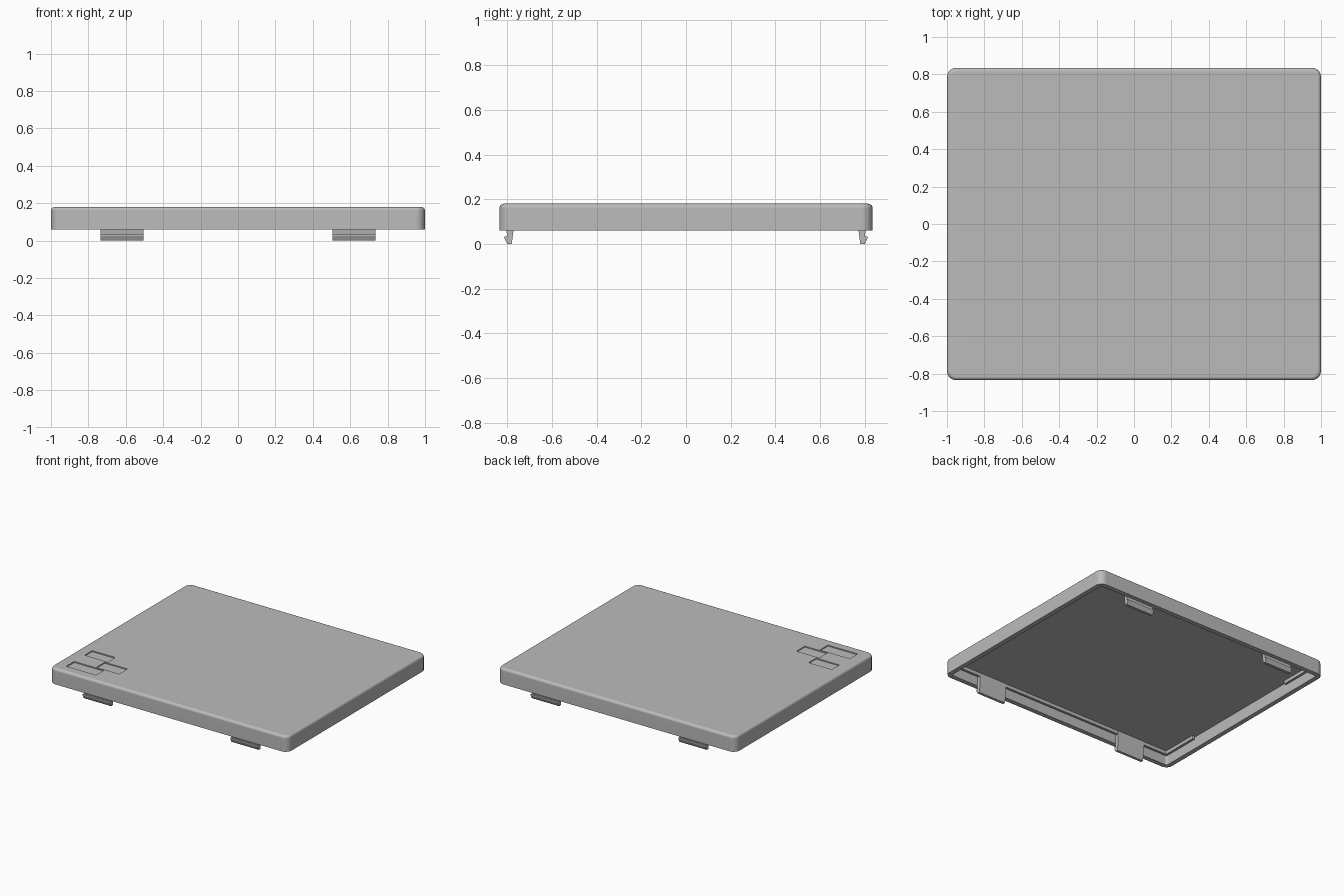
import bpy
import bmesh
from mathutils import Vector

old = bpy.data.objects.get("Cube")
if old:
    bpy.data.objects.remove(old, do_unlink=True)

HX, HY = 1.0, 0.835                    # half sizes of the lid
RIM_Z, ROOF_Z, TOP_Z = 0.06, 0.15, 0.18
WALL = 0.035

grey = bpy.data.materials.new("plain_grey")
grey.use_nodes = True
grey.diffuse_color = (0.5, 0.5, 0.5, 1)
bsdf = next(n for n in grey.node_tree.nodes if n.type == "BSDF_PRINCIPLED")
bsdf.inputs["Base Color"].default_value = grey.diffuse_color


def add_object(name, bm):
    bmesh.ops.recalc_face_normals(bm, faces=bm.faces)
    mesh = bpy.data.meshes.new(name)
    bm.to_mesh(mesh)
    bm.free()
    mesh.materials.append(grey)
    obj = bpy.data.objects.new(name, mesh)
    bpy.context.collection.objects.link(obj)
    return obj


def box_mesh(lo, hi):
    bm = bmesh.new()
    bmesh.ops.create_cube(bm, size=1)
    lo, hi = Vector(lo), Vector(hi)
    for v in bm.verts:
        v.co = (lo + hi) / 2 + v.co * (hi - lo)
    return bm


def round_edges(bm, edges, radius):
    bmesh.ops.bevel(bm, geom=edges, offset=radius, offset_type="OFFSET",
                    segments=5, profile=0.5, affect="EDGES", clamp_overlap=True)


# Lid shell: rounded slab hollowed from below
bm = box_mesh((-HX, -HY, RIM_Z), (HX, HY, TOP_Z))
round_edges(bm, [e for e in bm.edges
                 if abs(e.verts[0].co.z - e.verts[1].co.z) > 0.01], 0.05)
round_edges(bm, [e for e in bm.edges
                 if all(v.co.z > TOP_Z - 1e-4 for v in e.verts)], 0.02)
bm.normal_update()
base = min(bm.faces, key=lambda f: f.normal.z)
bmesh.ops.inset_region(bm, faces=[base], thickness=WALL, use_even_offset=True)
cavity = bmesh.ops.extrude_discrete_faces(bm, faces=[base])["faces"][0]
bmesh.ops.translate(bm, verts=list(cavity.verts), vec=(0, 0, ROOF_Z - RIM_Z))
lid = add_object("lid_shell", bm)

# Three shallow recesses in one corner of the top
recesses = [(-0.91, -0.66, -0.76, -0.665),
            (-0.73, -0.54, -0.655, -0.555),
            (-0.91, -0.715, -0.54, -0.45)]
for x0, x1, y0, y1 in recesses:
    cutter = add_object("recess_cutter", box_mesh((x0, y0, TOP_Z - 0.008),
                                                  (x1, y1, TOP_Z + 0.05)))
    cutter.hide_render = True
    mod = lid.modifiers.new("recess", "BOOLEAN")
    mod.operation = "DIFFERENCE"
    mod.solver = "EXACT"
    mod.object = cutter
    bpy.context.view_layer.objects.active = lid
    bpy.ops.object.modifier_apply(modifier=mod.name)
    bpy.data.objects.remove(cutter, do_unlink=True)

bpy.ops.object.select_all(action="DESELECT")
lid.select_set(True)
bpy.context.view_layer.objects.active = lid
bpy.ops.object.shade_smooth_by_angle()
weighted = lid.modifiers.new("even_shading", "WEIGHTED_NORMAL")
weighted.keep_sharp = True

# Inner locating lip: long rails with short returns at the corners
LIP_X, LIP_Y, LIP_T, LIP_Z = 0.955, 0.79, 0.018, 0.125
for sy, side in ((-1, "front"), (1, "back")):
    ys = sorted((sy * LIP_Y, sy * (LIP_Y - LIP_T)))
    add_object(f"{side}_lip", box_mesh((-LIP_X, ys[0], LIP_Z),
                                       (LIP_X, ys[1], ROOF_Z + 0.005)))
    for sx, hand in ((-1, "right"), (1, "left")):
        xs = sorted((sx * LIP_X, sx * (LIP_X - LIP_T)))
        ye = sorted((sy * LIP_Y, sy * (LIP_Y - 0.3)))
        add_object(f"{side}_{hand}_lip_return",
                   box_mesh((xs[0], ye[0], LIP_Z), (xs[1], ye[1], ROOF_Z + 0.005)))

# Snap clips: hooked profile (distance from centre, height) extruded along x
clip = [(0.77, 0.155), (0.772, 0.06), (0.78, 0), (0.80, 0), (0.813, 0.025),
        (0.813, 0.034), (0.80, 0.034), (0.804, 0.06), (0.804, 0.155)]
for sy, side in ((-1, "front"), (1, "back")):
    for sx, hand in ((-1, "right"), (1, "left")):
        bm = bmesh.new()
        face = bm.faces.new([bm.verts.new((sx * 0.505, sy * y, z)) for y, z in clip])
        ext = bmesh.ops.extrude_face_region(bm, geom=[face])["geom"]
        bmesh.ops.translate(bm, vec=(sx * 0.23, 0, 0),
                            verts=[g for g in ext if isinstance(g, bmesh.types.BMVert)])
        add_object(f"{side}_{hand}_clip", bm)
